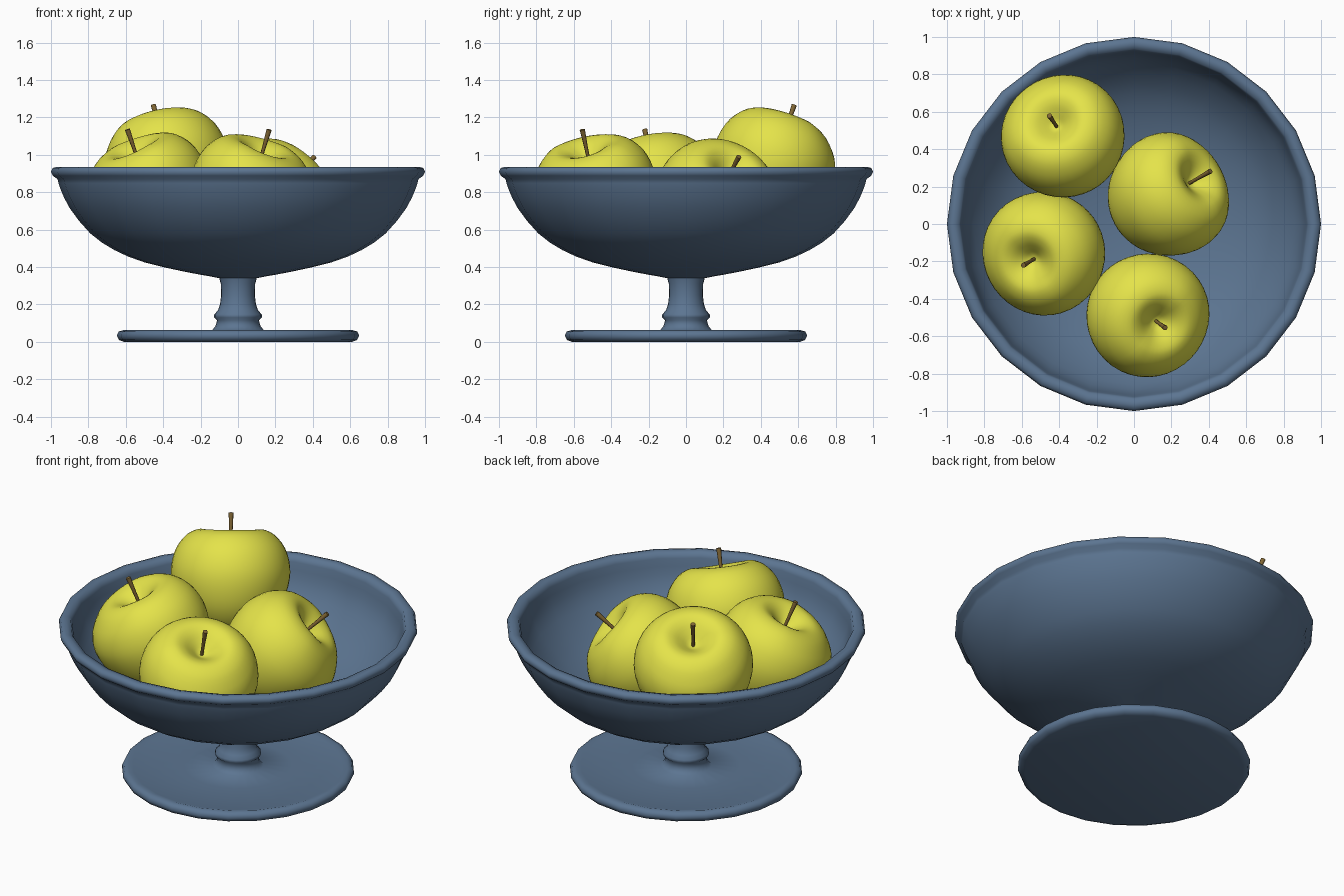
import bpy, bmesh, math
from mathutils import Vector

if "Cube" in bpy.data.objects:
    bpy.data.objects.remove(bpy.data.objects["Cube"])


def material(name, rgb):
    m = bpy.data.materials.new(name)
    m.diffuse_color = (*rgb, 1)
    m.use_nodes = True
    m.node_tree.nodes["Principled BSDF"].inputs["Base Color"].default_value = m.diffuse_color
    return m


BLUE = material("slate_blue", (0.107, 0.178, 0.285))
YELLOW = material("apple_yellow", (0.78, 0.77, 0.068))
BROWN = material("stalk_brown", (0.22, 0.135, 0.035))


def smooth_profile(pts, steps):
    """Catmull-Rom curve through the profile points."""
    p = [Vector(q) for q in pts]
    p = [2 * p[0] - p[1]] + p + [2 * p[-1] - p[-2]]
    out = []
    for a, b, c, d in zip(p, p[1:], p[2:], p[3:]):
        for i in range(steps):
            t = i / steps
            out.append(0.5 * (2 * b + (c - a) * t + (2 * a - 5 * b + 4 * c - d) * t * t
                              + (3 * b - a - 3 * c + d) * t ** 3))
    return out + [p[-2]]


def lathe(name, profile, sides, mat, angle=60):
    """Spin an (r, z) profile round z; radius 0 ends become poles."""
    bm = bmesh.new()
    rings = []
    for r, z in profile:
        if r < 1e-4:
            rings.append([bm.verts.new((0, 0, z))])
        else:
            rings.append([bm.verts.new((r * math.cos(2 * math.pi * i / sides),
                                        r * math.sin(2 * math.pi * i / sides), z))
                          for i in range(sides)])
    for a, b in zip(rings, rings[1:]):
        for i in range(sides):
            j = (i + 1) % sides
            q = [a[i % len(a)], a[j % len(a)], b[j % len(b)], b[i % len(b)]]
            bm.faces.new(list(dict.fromkeys(q)))
    bmesh.ops.recalc_face_normals(bm, faces=bm.faces)
    me = bpy.data.meshes.new(name)
    bm.to_mesh(me)
    bm.free()
    me.materials.append(mat)
    ob = bpy.data.objects.new(name, me)
    bpy.context.collection.objects.link(ob)
    bpy.ops.object.select_all(action='DESELECT')
    ob.select_set(True)
    bpy.context.view_layer.objects.active = ob
    bpy.ops.object.shade_smooth_by_angle(angle=math.radians(angle))
    return ob


# Pedestal bowl: foot, turned stem, outer wall, rolled rim, inner wall
foot = [(0, 0), (0.61, 0), (0.637, 0.01), (0.648, 0.033), (0.638, 0.055), (0.61, 0.063),
        (0.585, 0.056), (0.3, 0.056), (0.14, 0.06)]
stem = [(0.12, 0.085), (0.112, 0.115), (0.127, 0.13), (0.127, 0.147), (0.108, 0.167),
        (0.096, 0.2), (0.09, 0.25), (0.092, 0.31), (0.1, 0.34)]
wall = smooth_profile([(0.15, 0.35), (0.285, 0.375), (0.5, 0.425), (0.66, 0.49), (0.79, 0.58),
                       (0.9, 0.715), (0.95, 0.82), (0.965, 0.87)], 2)
rim = [(0.99, 0.888), (1.0, 0.91), (0.99, 0.93), (0.965, 0.936), (0.935, 0.928)]
inside = smooth_profile([(0.925, 0.9), (0.905, 0.81), (0.86, 0.72), (0.755, 0.602),
                         (0.63, 0.518), (0.47, 0.455), (0.25, 0.405), (0, 0.385)], 2)
lathe("pedestal_bowl", foot + stem + [tuple(v) for v in wall] + rim
      + [tuple(v) for v in inside], 24, BLUE)

# Apples: centre, horizontal lean direction, tilt from upright in degrees
apple_profile = smooth_profile(
    [(0, 0.165), (0.03, 0.175), (0.07, 0.208), (0.115, 0.24), (0.17, 0.254), (0.24, 0.226),
     (0.302, 0.15), (0.331, 0.045), (0.322, -0.06), (0.28, -0.17), (0.215, -0.255),
     (0.14, -0.305), (0.08, -0.305), (0.03, -0.285), (0, -0.28)], 3)
stalk_profile = [(0, 0.14), (0.009, 0.14), (0.010, 0.25), (0.014, 0.345), (0, 0.347)]
apples = [
    ("back_apple", (-0.378, 0.468, 0.948), (-0.55, 0.82), 23),
    ("right_apple", (0.19, 0.157, 0.755), (0.87, 0.5), 47),
    ("left_apple", (-0.48, -0.156, 0.815), (-0.86, -0.5), 22),
    ("front_apple", (0.072, -0.486, 0.81), (0.8, -0.58), 20),
]
for name, centre, lean, tilt in apples:
    s = math.sin(math.radians(tilt))
    axis = Vector((lean[0] * s, lean[1] * s, math.cos(math.radians(tilt))))
    rot = Vector((0, 0, 1)).rotation_difference(axis)
    body = lathe(name, apple_profile, 40, YELLOW, 80)
    # the shoulder sags a little on the leaning side
    for v in body.data.vertices:
        side = max(0, v.co.x * lean[0] + v.co.y * lean[1])
        v.co.z -= 0.13 * side * min(1, max(0, v.co.z / 0.2))
    stalk = lathe(name + "_stalk", stalk_profile, 8, BROWN, 50)
    for ob in (body, stalk):
        ob.rotation_mode = 'QUATERNION'
        ob.rotation_quaternion = rot
        ob.location = centre
